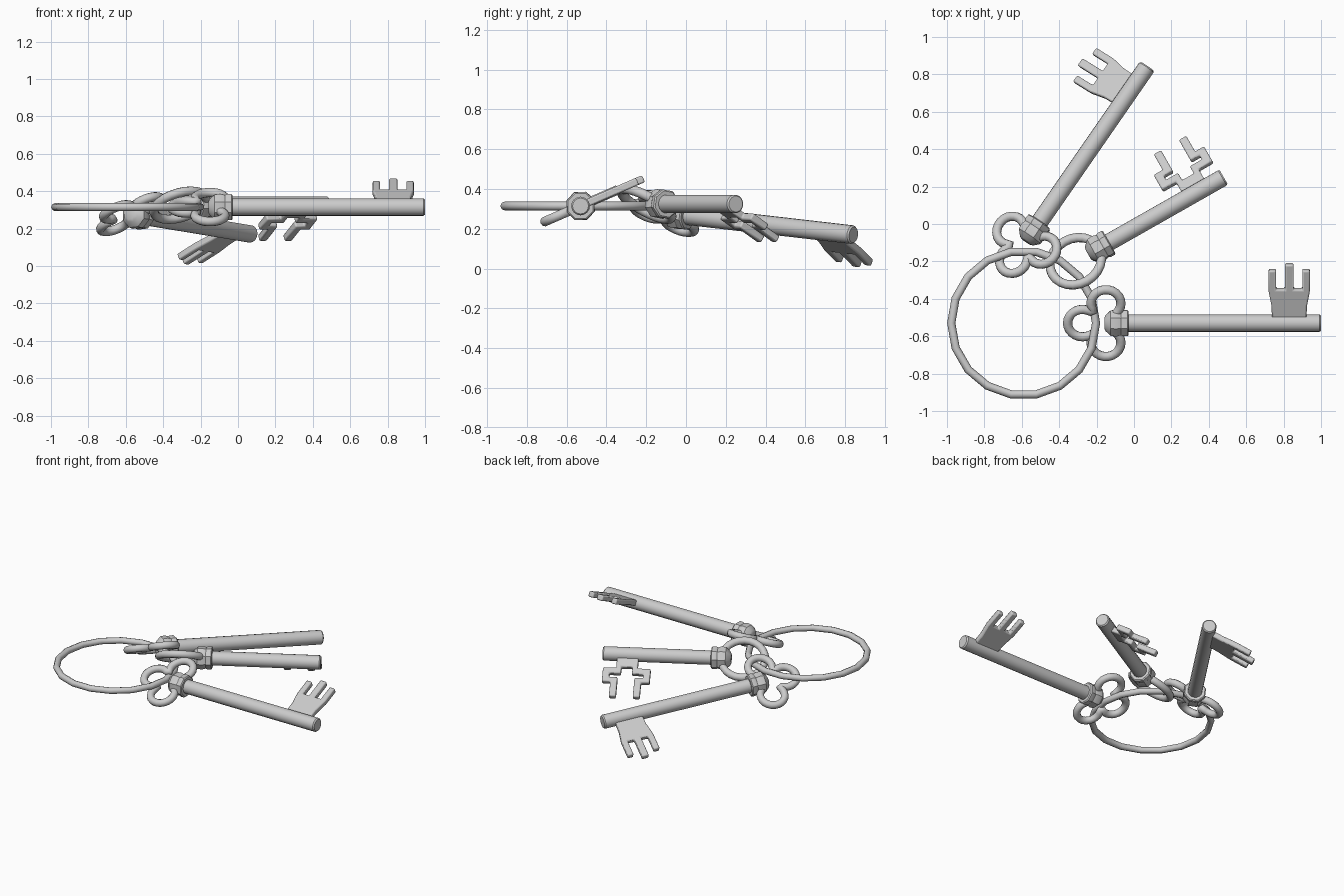
import bpy, bmesh
from math import sin, cos, pi, radians
from mathutils import Matrix

if "Cube" in bpy.data.objects:
    bpy.data.objects.remove(bpy.data.objects["Cube"])


def finish(bm, name, mat, angle=35):
    bmesh.ops.recalc_face_normals(bm, faces=bm.faces)
    me = bpy.data.meshes.new(name)
    bm.to_mesh(me)
    bm.free()
    ob = bpy.data.objects.new(name, me)
    bpy.context.collection.objects.link(ob)
    ob.matrix_world = mat
    bpy.ops.object.select_all(action='DESELECT')
    ob.select_set(True)
    bpy.context.view_layer.objects.active = ob
    bpy.ops.object.shade_smooth_by_angle(angle=radians(angle))
    return ob


def lathe_x(name, profile, n, mat):
    """Solid of revolution about local x from (x, radius) pairs."""
    bm = bmesh.new()
    rings = [[bm.verts.new((x, r * cos(2 * pi * i / n), r * sin(2 * pi * i / n)))
              for i in range(n)] for x, r in profile]
    for a, b in zip(rings, rings[1:]):
        for i in range(n):
            j = (i + 1) % n
            bm.faces.new((a[i], a[j], b[j], b[i]))
    bm.faces.new(rings[0])
    bm.faces.new(rings[-1])
    return finish(bm, name, mat)


def plate(name, half, centre, mat, thick=0.038):
    """Extruded bit: half outline (offset, height) mirrored about centre."""
    pts = half + [(-a, t) for a, t in reversed(half)]
    bm = bmesh.new()
    f = bm.faces.new([bm.verts.new((centre + a, t, -thick / 2)) for a, t in pts])
    up = bmesh.ops.extrude_face_region(bm, geom=[f])['geom']
    bmesh.ops.translate(bm, vec=(0, 0, thick),
                        verts=[v for v in up if isinstance(v, bmesh.types.BMVert)])
    ob = finish(bm, name, mat)
    bev = ob.modifiers.new('soft_edges', 'BEVEL')
    bev.width = 0.008
    bev.segments = 2
    return ob


def tube(name, pts, radius, mat, cyclic=False):
    cu = bpy.data.curves.new(name, 'CURVE')
    cu.dimensions = '3D'
    cu.bevel_depth = radius
    cu.bevel_resolution = 3
    sp = cu.splines.new('POLY')
    sp.points.add(len(pts) - 1)
    for p, (x, y) in zip(sp.points, pts):
        p.co = (x, y, 0, 1)
    sp.use_cyclic_u = cyclic
    ob = bpy.data.objects.new(name, cu)
    bpy.context.collection.objects.link(ob)
    ob.matrix_world = mat


def arc(cx, cy, r, a0, a1, n):
    return [(cx + r * cos(radians(a0 + (a1 - a0) * i / n)),
             cy + r * sin(radians(a0 + (a1 - a0) * i / n))) for i in range(n + 1)]


# Bit outlines: three prongs, and an open cross frame
PRONGS = [(0.093, 0.03), (0.094, 0.10), (0.11, 0.19), (0.11, 0.312), (0.07, 0.312),
          (0.07, 0.2), (0.023, 0.2), (0.023, 0.345)]
CROSS = [(0.07, 0.03), (0.07, 0.115), (0.155, 0.115), (0.155, 0.222), (0.1, 0.222),
         (0.1, 0.335), (0.055, 0.335), (0.055, 0.187), (0.11, 0.187), (0.11, 0.157),
         (0.036, 0.157), (0.036, 0.105)]

# Bow paths: trefoil and plain circle
upper = arc(-0.055, 0.115, 0.08, -50, 212, 16)
TREFOIL = upper + arc(-0.18, 0, 0.08, 58, 302, 16) + [(x, -y) for x, y in reversed(upper)]
CIRCLE = arc(-0.14, 0, 0.143, 0, 345, 23)


def key(name, loc, yaw, pitch, roll, length, bow, outline, bit_x):
    mat = (Matrix.Translation(loc) @ Matrix.Rotation(radians(yaw), 4, 'Z')
           @ Matrix.Rotation(radians(pitch), 4, 'Y') @ Matrix.Rotation(radians(roll), 4, 'X'))
    lathe_x(name + '_shaft', [(-0.03, 0.047), (length - 0.008, 0.047), (length, 0.04)], 16, mat)
    lathe_x(name + '_collar', [(-0.064, 0.03), (-0.058, 0.045), (-0.03, 0.073), (0.0, 0.077),
                               (0.025, 0.07), (0.035, 0.075), (0.06, 0.075), (0.066, 0.068)], 8, mat)
    tube(name + '_bow', bow, 0.025, mat, bow is CIRCLE)
    plate(name + '_bit', outline, bit_x, mat)


key('long_key_right', (-0.095, -0.53, 0.315), 0, 0, 23.5, 1.095, TREFOIL, PRONGS, 0.925)
key('short_key', (-0.19, -0.13, 0.325), 29.6, 0, -32, 0.77, CIRCLE, CROSS, 0.605)
key('long_key_back', (-0.542, -0.042, 0.272), 55.3, 5.4, -28.5, 1.08, TREFOIL, PRONGS, 0.91)

# Carrier ring, low-poly
bpy.ops.mesh.primitive_torus_add(location=(-0.59, -0.53, 0.315), major_segments=18,
                                 minor_segments=8, major_radius=0.387, minor_radius=0.022)
bpy.context.object.name = 'carrier_ring'
bpy.ops.object.shade_smooth_by_angle(angle=radians(50))
